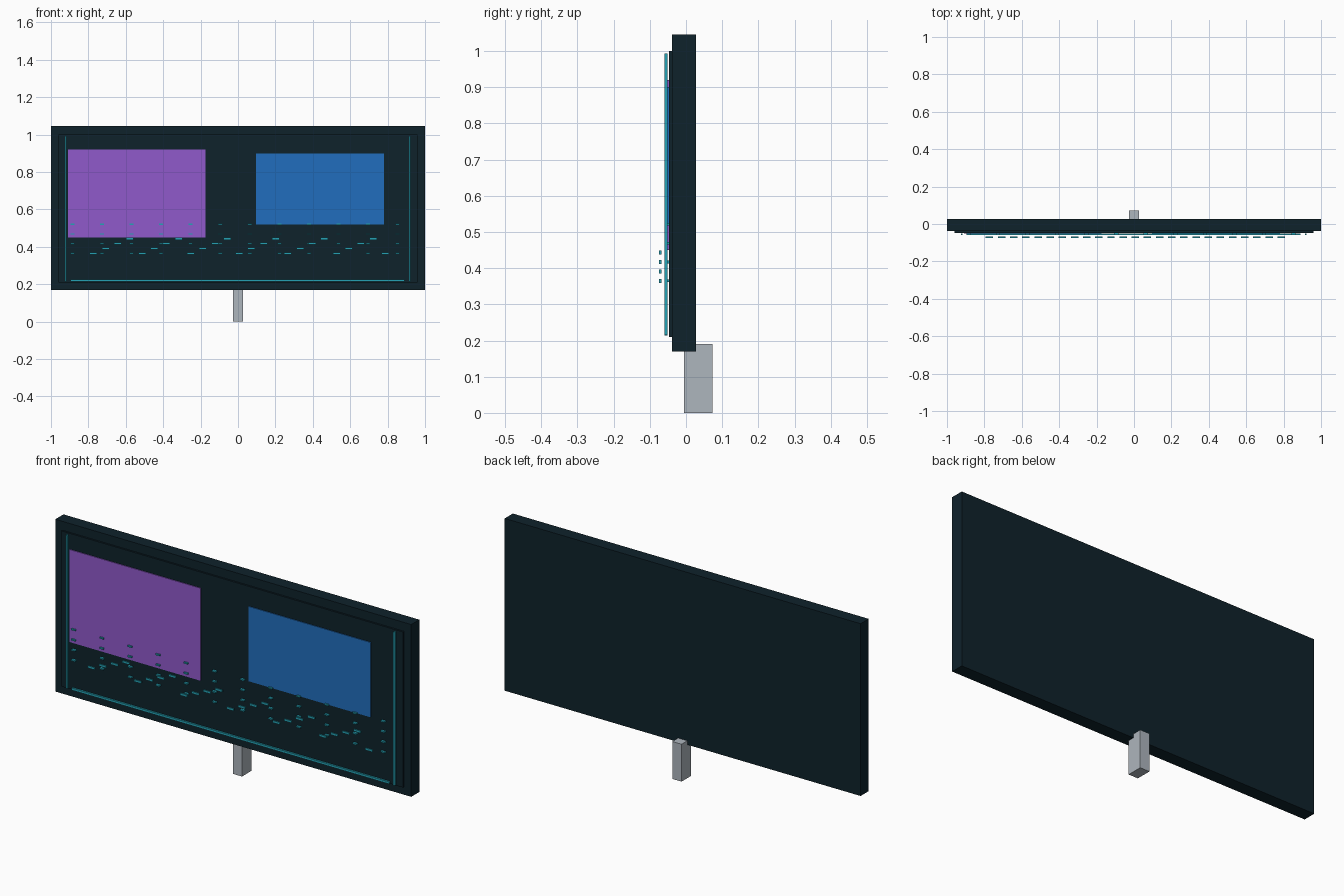
import bpy
import bmesh
from mathutils import Matrix, Vector

old = bpy.data.objects.get("Cube")
if old:
    bpy.data.objects.remove(old, do_unlink=True)


def material(name, rgb):
    mat = bpy.data.materials.new(name)
    mat.use_nodes = True
    color = (*rgb, 1.0)
    mat.diffuse_color = color
    mat.node_tree.nodes["Principled BSDF"].inputs["Base Color"].default_value = color
    return mat


DARK = material("dark_navy", (0.0045, 0.016, 0.024))
PURPLE = material("purple", (0.28, 0.10, 0.60))
BLUE = material("blue", (0.015, 0.155, 0.51))
CYAN = material("cyan", (0.018, 0.36, 0.46))
GREY = material("light_grey", (0.42, 0.465, 0.51))


def boxes(name, mat, spans):
    """One object from boxes given as (x range, y range, z range)."""
    bm = bmesh.new()
    for span in spans:
        centre = Vector([(a + b) / 2 for a, b in span])
        size = Vector([b - a for a, b in span])
        bmesh.ops.create_cube(
            bm, size=1, matrix=Matrix.Translation(centre) @ Matrix.Diagonal(size).to_4x4())
    mesh = bpy.data.meshes.new(name)
    bm.to_mesh(mesh)
    bm.free()
    mesh.materials.append(mat)
    obj = bpy.data.objects.new(name, mesh)
    bpy.context.collection.objects.link(obj)
    return obj


def around(centre, size):
    return (centre - size / 2, centre + size / 2)


# Board, raised face and support post
boxes("board", DARK, [((-1, 1), (-0.038, 0.027), (0.17, 1.045))])
boxes("board_face", DARK, [((-0.96, 0.96), (-0.047, -0.038), (0.21, 1.0))])
boxes("post", GREY, [((-0.026, 0.026), (-0.005, 0.073), (0, 0.19))])

# Coloured display plates
boxes("purple_plate", PURPLE, [((-0.91, -0.175), (-0.051, -0.047), (0.45, 0.92))])
boxes("blue_plate", BLUE, [((0.095, 0.78), (-0.051, -0.047), (0.52, 0.90))])

# Light strips on the sides and the bottom
STRIP_Y = (-0.06, -0.051)
for name, x in (("right_strip", -0.921), ("left_strip", 0.918)):
    boxes(name, CYAN, [(around(x, 0.01), STRIP_Y, (0.215, 0.993))])
boxes("bottom_strip", CYAN, [((-0.895, 0.89), STRIP_Y, (0.214, 0.225))])

# Columns of small ticks
boxes("ticks", CYAN, [
    (around(-0.885 + 0.158 * col, 0.022), (-0.059, -0.046), around(0.365 + 0.052 * row, 0.007))
    for col in range(12) for row in range(4)])

# Dashes climbing in repeating steps of four
boxes("dashes", CYAN, [
    (around(-0.773 + 0.065 * i, 0.04), (-0.075, -0.068), around(0.365 + 0.026 * (i % 4), 0.011))
    for i in range(25)])
